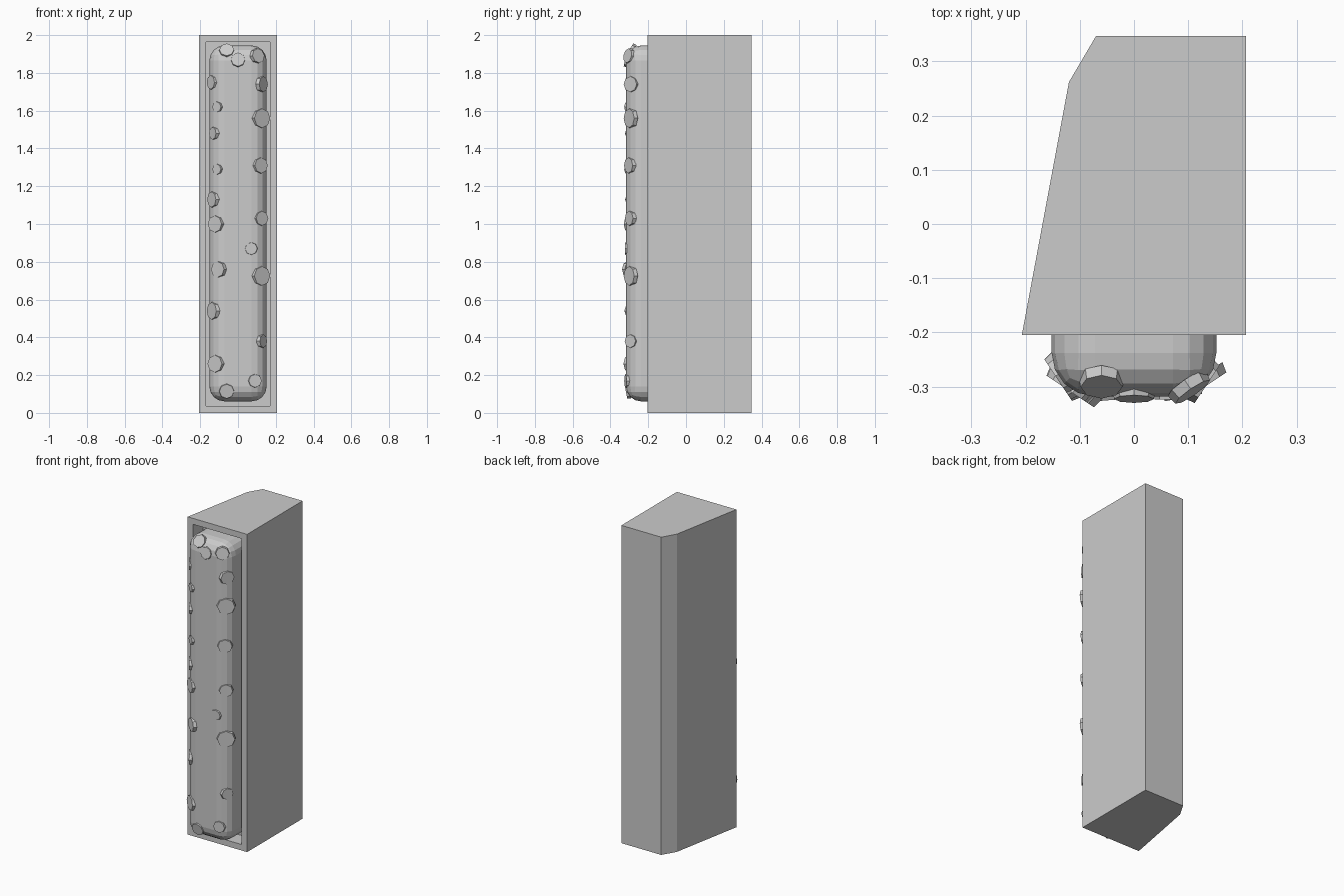
import bpy
import bmesh
from mathutils import Vector

old = bpy.data.objects.get("Cube")
if old:
    bpy.data.objects.remove(old, do_unlink=True)

grey = bpy.data.materials.new("plain grey")
grey.use_nodes = True
colour = (0.6, 0.6, 0.6, 1)
grey.diffuse_color = colour
grey.node_tree.nodes["Principled BSDF"].inputs["Base Color"].default_value = colour


def add_object(name, bm):
    bmesh.ops.recalc_face_normals(bm, faces=bm.faces)
    mesh = bpy.data.meshes.new(name)
    bm.to_mesh(mesh)
    bm.free()
    mesh.materials.append(grey)
    obj = bpy.data.objects.new(name, mesh)
    bpy.context.collection.objects.link(obj)
    return obj


# Tapered casing with a clipped back corner
FRONT = -0.205
outline = [(-0.207, FRONT), (0.207, FRONT), (0.207, 0.347), (-0.07, 0.347), (-0.12, 0.262)]
bm = bmesh.new()
base = bm.faces.new([bm.verts.new((x, y, 0)) for x, y in outline])
walls = bmesh.ops.extrude_face_region(bm, geom=[base])
top = [v for v in walls["geom"] if isinstance(v, bmesh.types.BMVert)]
bmesh.ops.translate(bm, verts=top, vec=(0, 0, 2))
bmesh.ops.recalc_face_normals(bm, faces=bm.faces)

# Recess framed in the front of the casing
front = min(bm.faces, key=lambda f: f.calc_center_median().y)
bmesh.ops.inset_region(bm, faces=[front], thickness=0.053)
pocket = bmesh.ops.extrude_discrete_faces(bm, faces=[front])["faces"][0]
bmesh.ops.translate(bm, verts=pocket.verts, vec=(0, 0.1, 0))
add_object("casing", bm)

# Rounded cushion filling the recess
bm = bmesh.new()
bmesh.ops.create_cube(bm, size=1)
bmesh.ops.scale(bm, vec=(0.304, 0.26, 1.884), verts=bm.verts)
bmesh.ops.translate(bm, vec=(0, -0.188, 1.003), verts=bm.verts)
bmesh.ops.bevel(bm, geom=bm.edges[:], offset=0.08, segments=4, profile=0.5, affect="EDGES")
cushion = add_object("cushion", bm)

# Flat eight-sided studs around the cushion's rounded rim: x, z, radius
studs = [
    (-0.06, 1.92, 0.042), (0.105, 1.89, 0.042), (0.0, 1.87, 0.04),
    (0.13, 1.74, 0.045), (0.125, 1.56, 0.055), (0.12, 1.31, 0.045),
    (0.125, 1.03, 0.042), (0.07, 0.87, 0.035), (0.125, 0.725, 0.055),
    (0.13, 0.38, 0.038), (0.09, 0.17, 0.038), (-0.06, 0.115, 0.042),
    (-0.12, 0.26, 0.05), (-0.135, 0.54, 0.05), (-0.105, 0.76, 0.045),
    (-0.12, 1.0, 0.048), (-0.135, 1.13, 0.045), (-0.11, 1.29, 0.03),
    (-0.13, 1.48, 0.036), (-0.11, 1.62, 0.03), (-0.14, 1.75, 0.04),
]
for i, (x, z, radius) in enumerate(studs):
    hit, spot, normal, _ = cushion.ray_cast(Vector((x, -1, z)), Vector((0, 1, 0)))
    bm = bmesh.new()
    bmesh.ops.create_cone(bm, cap_ends=True, segments=8, radius1=radius,
                          radius2=radius * 0.92, depth=0.02)
    stud = add_object(f"stud_{i + 1}", bm)
    stud.rotation_euler = normal.to_track_quat("Z", "Y").to_euler()
    stud.location = spot - normal * 0.004
